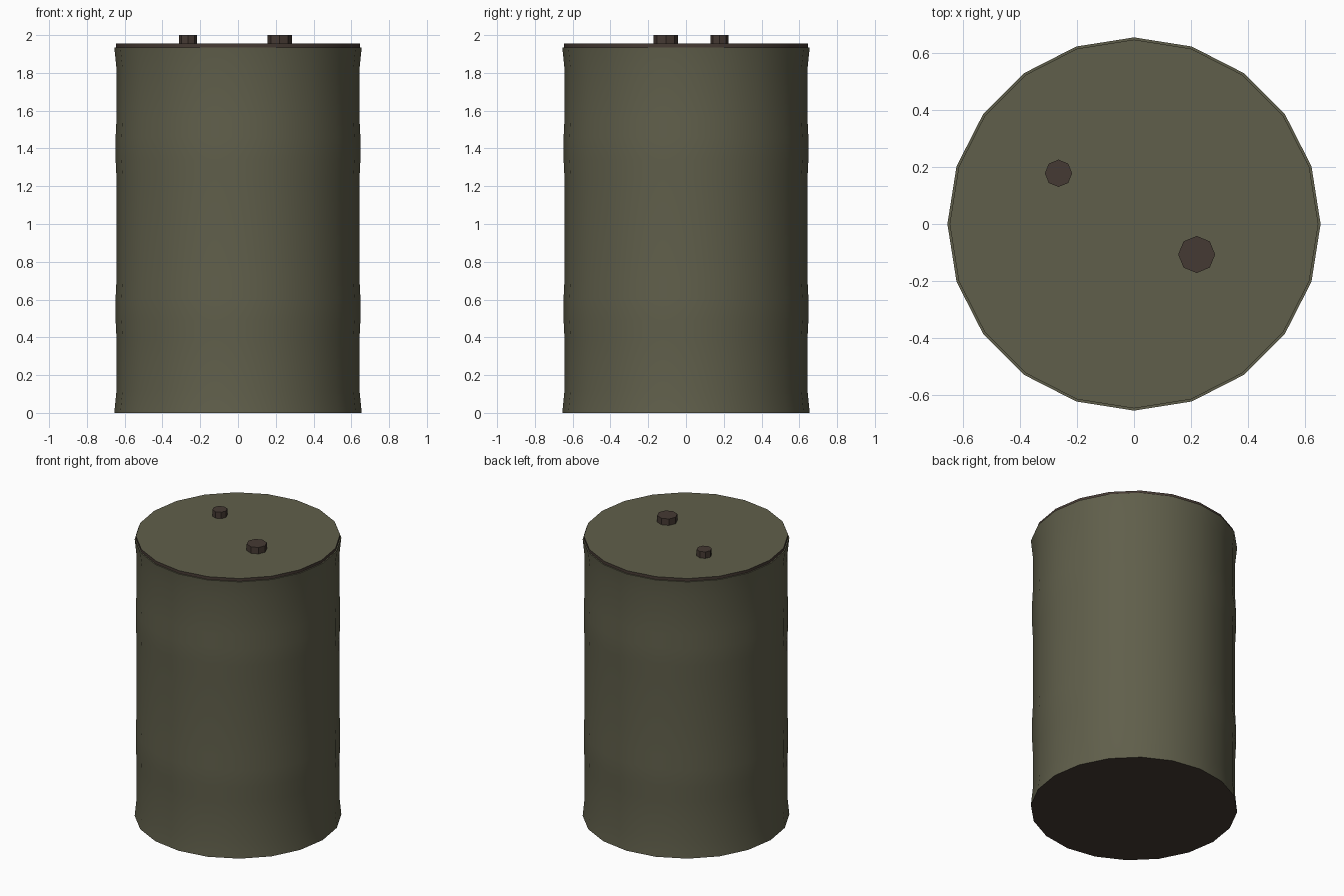
import bpy
import bmesh
from math import cos, sin, pi, radians

old = bpy.data.objects.get("Cube")
if old:
    bpy.data.objects.remove(old, do_unlink=True)


def make_material(name, rgb):
    mat = bpy.data.materials.new(name)
    mat.use_nodes = True
    color = (*rgb, 1)
    mat.diffuse_color = color
    bsdf = next(n for n in mat.node_tree.nodes if n.type == "BSDF_PRINCIPLED")
    bsdf.inputs["Base Color"].default_value = color
    return mat


olive = make_material("olive_paint", (0.117, 0.114, 0.070))
brown = make_material("dark_brown", (0.060, 0.042, 0.033))


def lathe(name, profile, sides, materials, center=(0, 0), paint=None):
    """Spin (radius, height) points into a closed solid."""
    bm = bmesh.new()
    rings = []
    for r, z in profile:
        rings.append([bm.verts.new((r * cos(2 * pi * i / sides),
                                    r * sin(2 * pi * i / sides), z))
                      for i in range(sides)])
    for low, high in zip(rings, rings[1:]):
        for i in range(sides):
            j = (i + 1) % sides
            bm.faces.new((low[i], low[j], high[j], high[i]))
    bm.faces.new(rings[0][::-1])
    bm.faces.new(rings[-1])
    bm.normal_update()
    if paint:
        for face in bm.faces:
            face.material_index = paint(face)
    mesh = bpy.data.meshes.new(name)
    bm.to_mesh(mesh)
    bm.free()
    for mat in materials:
        mesh.materials.append(mat)
    obj = bpy.data.objects.new(name, mesh)
    obj.location = (*center, 0)
    bpy.context.collection.objects.link(obj)
    bpy.ops.object.select_all(action="DESELECT")
    obj.select_set(True)
    bpy.context.view_layer.objects.active = obj
    bpy.ops.object.shade_smooth_by_angle(angle=radians(40))
    return obj


# Drum shell: flared ends and two shallow rolling hoops
flare, wall, hoop = 0.655, 0.643, 0.648
shell_top, lid_top = 1.935, 1.955
profile = [(flare, 0), (wall, 0.12)]
for z in (0.55, 1.40):
    profile += [(wall, z - 0.16), (hoop, z - 0.06), (hoop, z + 0.06), (wall, z + 0.16)]
profile += [(wall, 1.82), (flare, shell_top)]
lathe("drum_shell", profile, 20, [olive, brown],
      paint=lambda f: int(f.normal.z < -0.9))

# Lid: olive top with a thin dark rim
lathe("drum_lid", [(0.647, shell_top), (0.647, lid_top)], 20, [olive, brown],
      paint=lambda f: int(f.normal.z < 0.5))

# Filler caps
for name, radius, center in (("large_cap", 0.065, (0.22, -0.107)),
                             ("small_cap", 0.048, (-0.265, 0.178))):
    lathe(name, [(radius, lid_top), (radius, 2.0)], 8, [brown], center)
